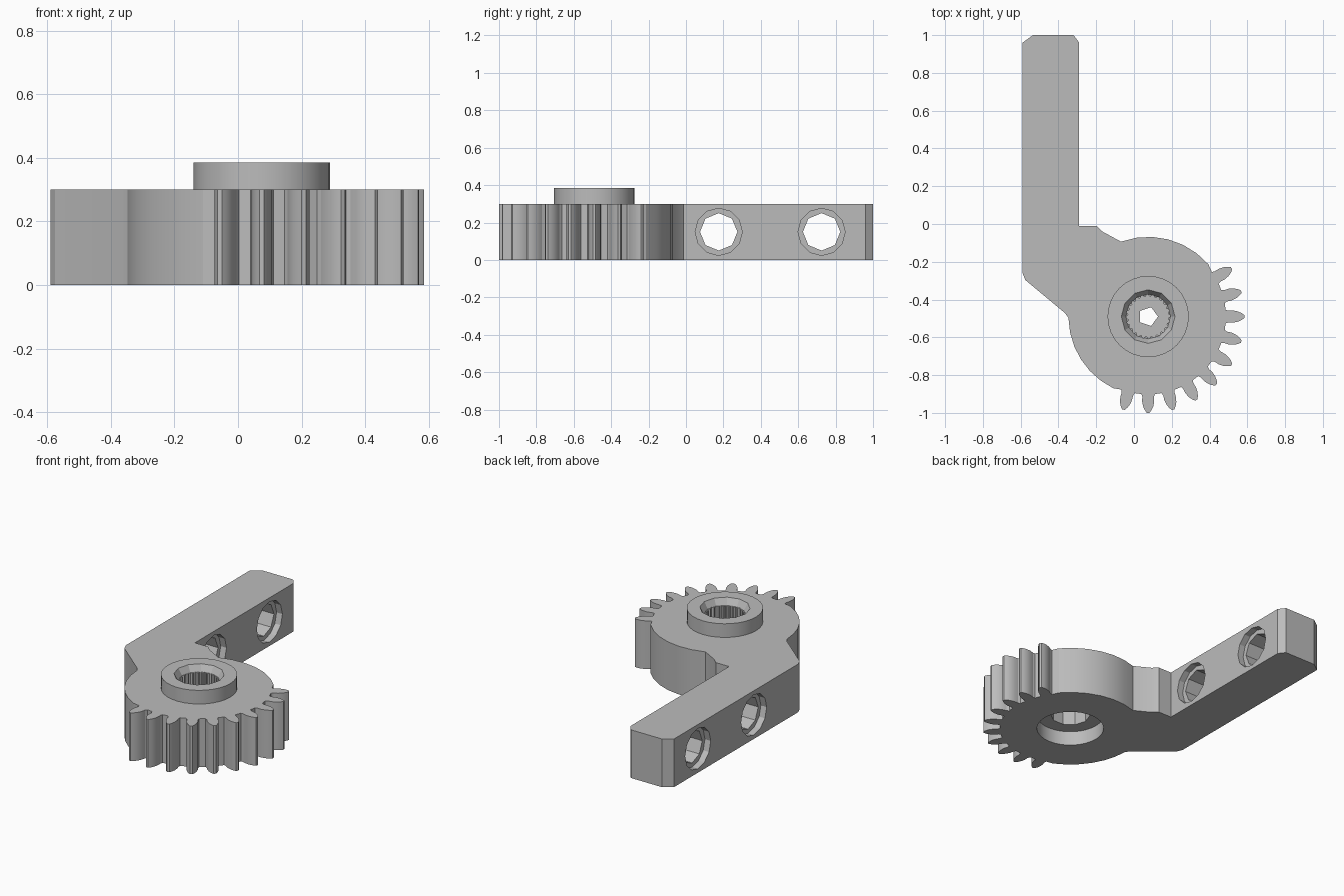
import bpy, bmesh
from math import sin, cos, pi, radians

cube = bpy.data.objects.get("Cube")
if cube:
    bpy.data.objects.remove(cube, do_unlink=True)

grey = bpy.data.materials.new("plain grey")
grey.use_nodes = True
grey.diffuse_color = (0.5, 0.5, 0.5, 1)
grey.node_tree.nodes["Principled BSDF"].inputs["Base Color"].default_value = (0.5, 0.5, 0.5, 1)

CX, CY = 0.075, -0.49      # gear axis
THICK, TOP = 0.3, 0.385    # plate and hub heights
ROOT = 0.415               # gear root radius


def polar(r, deg, side=0.0):
    """Point at radius r along a direction, shifted sideways."""
    a = radians(deg)
    return (CX + r * cos(a) - side * sin(a), CY + r * sin(a) + side * cos(a))


def ring(r, sides, start=0.0):
    return [polar(r, start + 360 * i / sides) for i in range(sides)]


def loft(name, bottom, top, z0, z1):
    """Solid between two outlines with the same number of points."""
    bm = bmesh.new()
    lo = [bm.verts.new((x, y, z0)) for x, y in bottom]
    hi = [bm.verts.new((x, y, z1)) for x, y in top]
    n = len(lo)
    bm.faces.new(lo[::-1])
    bm.faces.new(hi)
    for i in range(n):
        j = (i + 1) % n
        bm.faces.new((lo[i], lo[j], hi[j], hi[i]))
    mesh = bpy.data.meshes.new(name)
    bm.to_mesh(mesh)
    bm.free()
    mesh.materials.append(grey)
    obj = bpy.data.objects.new(name, mesh)
    bpy.context.collection.objects.link(obj)
    return obj


def prism(name, outline, z0, z1):
    return loft(name, outline, outline, z0, z1)


def side_cutter(name, r, sides, x0, x1, y):
    """Cylinder lying along x at mid thickness."""
    bpy.ops.mesh.primitive_cylinder_add(vertices=sides, radius=r, depth=x1 - x0,
                                        location=((x0 + x1) / 2, y, THICK / 2),
                                        rotation=(0, pi / 2, 0))
    obj = bpy.context.object
    obj.name = name
    obj.data.materials.append(grey)
    return obj


def combine(target, tool, operation):
    tool.hide_render = True
    bpy.context.view_layer.objects.active = target
    mod = target.modifiers.new(operation.lower(), 'BOOLEAN')
    mod.operation, mod.solver, mod.object = operation, 'EXACT', tool
    bpy.ops.object.modifier_apply(modifier=mod.name)
    bpy.data.objects.remove(tool, do_unlink=True)


# Outline: gear teeth, plain rim, then the arm and back to the rim
flank = [(ROOT - 0.005, 0.036), (0.425, 0.031), (0.45, 0.032),
         (0.475, 0.027), (0.495, 0.018), (0.51, 0.007)]
outline = []
for angle in range(-105, 31, 15):
    outline += [polar(r, angle, -w) for r, w in flank]
    outline += [polar(r, angle, w) for r, w in reversed(flank)]
outline += [polar(0.422, 41 + 69 * i / 6) for i in range(7)]
outline += [(-0.167, -0.04), (-0.198, -0.01), (-0.29, -0.01), (-0.29, 0.96),
            (-0.32, 1), (-0.535, 1), (-0.59, 0.96), (-0.59, -0.26),
            (-0.575, -0.297), (-0.365, -0.472)]
outline += [polar(0.422, 181 + 63 * i / 6) for i in range(7)]
body = prism("gear_arm", outline, 0, THICK)

# Raised hub
combine(body, prism("hub", ring(0.215, 32), THICK - 0.05, TOP), 'UNION')

# Splined socket with a lead-in chamfer, screw hole and stepped recess below
spline = [polar(0.116 if i % 4 < 2 else 0.106, 360 * i / 96) for i in range(96)]
combine(body, prism("spline_socket", spline, 0.22, 0.5), 'DIFFERENCE')
combine(body, loft("socket_chamfer", ring(0.118, 12), ring(0.145, 12), 0.345, TOP + 0.005), 'DIFFERENCE')
combine(body, prism("screw_hole", ring(0.052, 5), 0.05, 0.3), 'DIFFERENCE')
combine(body, prism("screw_recess", ring(0.115, 10), 0.05, 0.18), 'DIFFERENCE')
combine(body, prism("bottom_recess", ring(0.195, 32), -0.1, 0.09), 'DIFFERENCE')

# Mounting holes across the arm, counterbored on both sides
for y in (0.175, 0.725):
    combine(body, side_cutter("mount_hole", 0.1, 8, -0.7, -0.2, y), 'DIFFERENCE')
    for x0, x1 in ((-0.7, -0.55), (-0.33, -0.2)):
        combine(body, side_cutter("counterbore", 0.126, 12, x0, x1, y), 'DIFFERENCE')

bpy.ops.object.select_all(action='DESELECT')
body.select_set(True)
bpy.context.view_layer.objects.active = body
bpy.ops.object.shade_smooth_by_angle(angle=radians(20))
